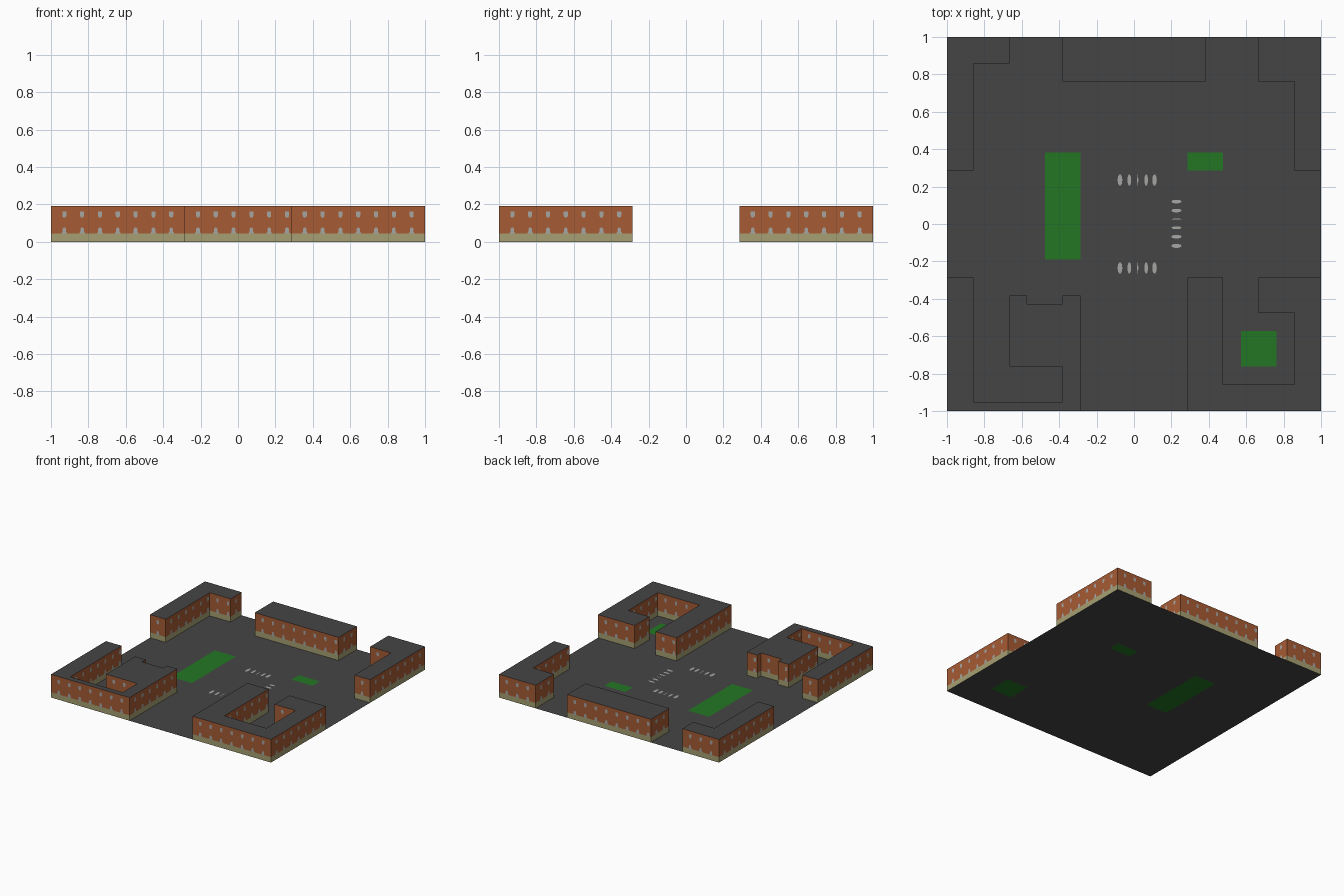
import bpy, bmesh, math
from mathutils import Vector

if "Cube" in bpy.data.objects:
    bpy.data.objects.remove(bpy.data.objects["Cube"])

U = 2 / 21            # plan module
H, BASE = 0.19, 0.044  # building height, plinth height


def mat(name, rgb):
    m = bpy.data.materials.new(name)
    m.diffuse_color = (*rgb, 1)
    m.use_nodes = True
    m.node_tree.nodes["Principled BSDF"].inputs["Base Color"].default_value = m.diffuse_color
    return m


ASPHALT = mat("dark_grey", (0.060, 0.060, 0.060))
GRASS = mat("grass_green", (0.017, 0.18, 0.017))
BRICK = mat("brick_red", (0.38, 0.106, 0.035))
STONE = mat("cream_stone", (0.38, 0.35, 0.17))
PANE = mat("window_grey", (0.38, 0.38, 0.37))


def make(name, bm, mats):
    me = bpy.data.meshes.new(name)
    bm.to_mesh(me)
    bm.free()
    for m in mats:
        me.materials.append(m)
    ob = bpy.data.objects.new(name, me)
    bpy.context.collection.objects.link(ob)


# Ground sheet, cut along the lawn edges
lawns = [(-5, -3, -2, 4), (3, 5, 3, 4), (6, 8, -8, -6)]
xs = sorted({-10.5, 10.5, *(v for l in lawns for v in l[:2])})
ys = sorted({-10.5, 10.5, *(v for l in lawns for v in l[2:])})
bm = bmesh.new()
grid = [[bm.verts.new((x * U, y * U, 0)) for y in ys] for x in xs]
for i in range(len(xs) - 1):
    for j in range(len(ys) - 1):
        f = bm.faces.new((grid[i][j], grid[i + 1][j], grid[i + 1][j + 1], grid[i][j + 1]))
        f.material_index = int(any(a <= xs[i] < b and c <= ys[j] < d for a, b, c, d in lawns))
make("ground_with_lawns", bm, [ASPHALT, GRASS])

# Painted oval marks around the square
marks = [(x, s * 0.235, w, 0.031) for s in (-1, 1) for x, w in
         ((-0.075, 0.013), (-0.025, 0.010), (0.02, 0.003), (0.065, 0.010), (0.11, 0.012))]
marks += [(0.227, y, 0.028, w) for y, w in
          ((0.12, 0.010), (0.072, 0.010), (0.026, 0.003), (-0.02, 0.008), (-0.068, 0.010), (-0.117, 0.011))]
bm = bmesh.new()
for x, y, rx, ry in marks:
    bm.faces.new([bm.verts.new((x + rx * math.cos(t * math.pi / 5), y + ry * math.sin(t * math.pi / 5), 0.001))
                  for t in range(10)])
make("square_marks", bm, [PANE])

# Building plans in modules, anticlockwise
plans = {
    "northwest_block": [(-10.5, 3), (-9, 3), (-9, 9), (-7, 9), (-7, 10.5), (-10.5, 10.5)],
    "north_block": [(-4, 8), (4, 8), (4, 10.5), (-4, 10.5)],
    "northeast_block": [(9, 3), (10.5, 3), (10.5, 10.5), (7, 10.5), (7, 8), (9, 8)],
    "southwest_block": [(-10.5, -10.5), (-3, -10.5), (-3, -4), (-4, -4), (-4, -4.5), (-6, -4.5), (-6, -4),
                        (-7, -4), (-7, -8), (-4, -8), (-4, -10), (-9, -10), (-9, -3), (-10.5, -3)],
    "southeast_block": [(3, -10.5), (10.5, -10.5), (10.5, -3), (7, -3), (7, -5), (9, -5),
                        (9, -9), (5, -9), (5, -3), (3, -3)],
}
# Window and door outlines: offset along wall, height
window = [(-0.007, 0.130), (0.007, 0.130), (0.011, 0.140), (0.011, 0.162), (-0.011, 0.162), (-0.011, 0.140)]
door = [(-0.017, 0.043), (0.017, 0.043), (0.010, 0.054), (0.010, 0.069),
        (0.005, 0.075), (-0.005, 0.075), (-0.010, 0.069), (-0.010, 0.054)]

for name, plan in plans.items():
    # Plinth band, brick band and flat roof
    bm = bmesh.new()
    rings = [[bm.verts.new((x * U, y * U, z)) for x, y in plan] for z in (0, BASE, H)]
    n = len(plan)
    for band in range(2):
        lo, hi = rings[band], rings[band + 1]
        for i in range(n):
            k = (i + 1) % n
            bm.faces.new((lo[i], lo[k], hi[k], hi[i])).material_index = band
    bm.faces.new(rings[2]).material_index = 2
    make(name, bm, [STONE, BRICK, ASPHALT])

    # Windows and doors, one per module on every wall
    bm = bmesh.new()
    for i in range(n):
        a, b = Vector(plan[i]) * U, Vector(plan[(i + 1) % n]) * U
        length = (b - a).length
        d = (b - a).normalized()
        out = Vector((d.y, -d.x)) * 0.001
        s = 0.75 * U
        while s < length - 0.015:
            for shape in (window, door):
                pts = [a + d * (s + p) + out for p, _ in shape]
                bm.faces.new([bm.verts.new((q.x, q.y, z)) for q, (_, z) in zip(pts, shape)])
            s += U
    make(name + "_windows", bm, [PANE])
